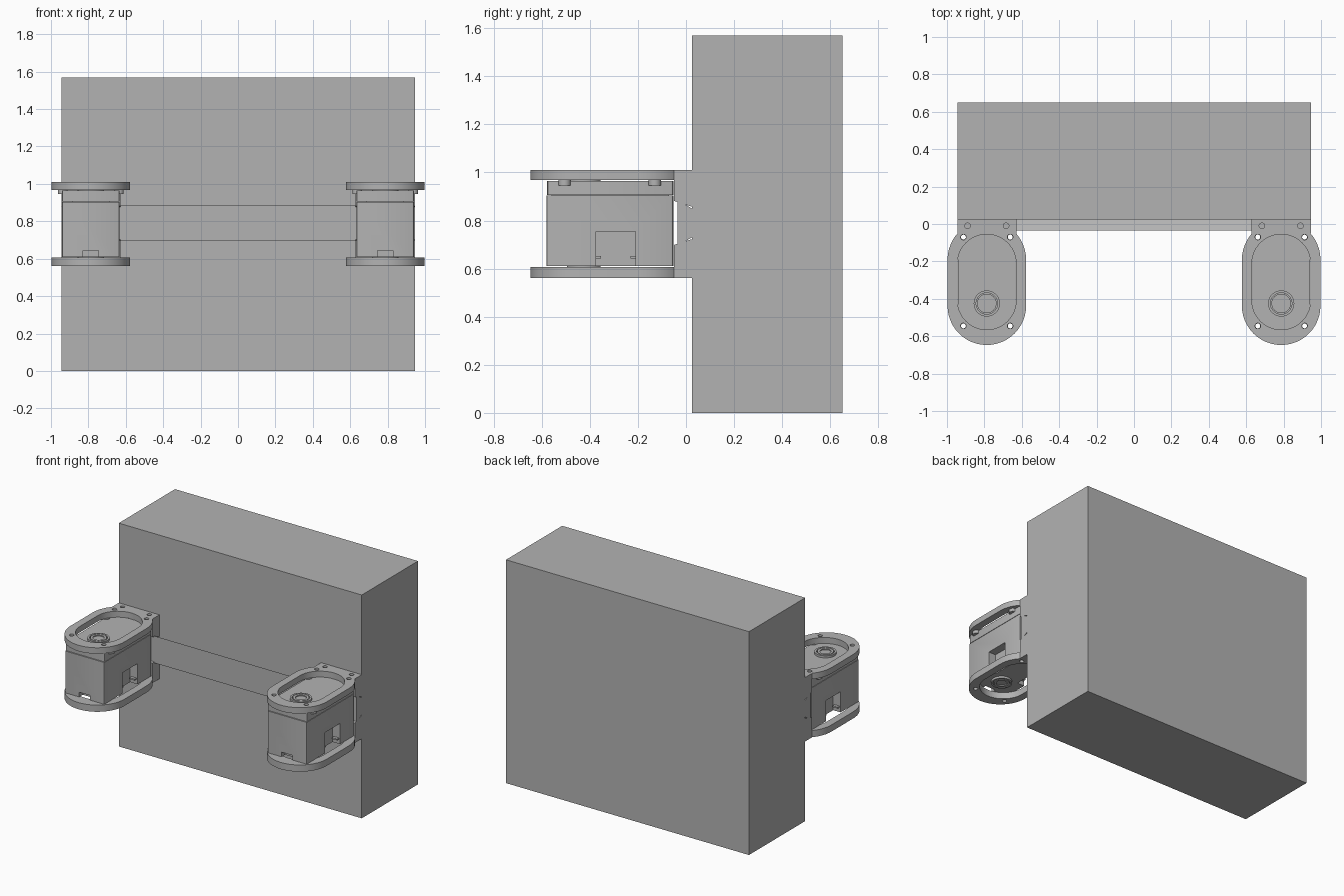
import bpy, bmesh, math
from mathutils import Matrix

if "Cube" in bpy.data.objects:
    bpy.data.objects.remove(bpy.data.objects["Cube"], do_unlink=True)

grey = bpy.data.materials.new("plain_grey")
grey.use_nodes = True
grey.diffuse_color = (0.45, 0.45, 0.45, 1)
grey.node_tree.nodes["Principled BSDF"].inputs["Base Color"].default_value = (0.45, 0.45, 0.45, 1)


def finish(bm, name):
    bmesh.ops.recalc_face_normals(bm, faces=bm.faces)
    mesh = bpy.data.meshes.new(name)
    bm.to_mesh(mesh)
    bm.free()
    mesh.materials.append(grey)
    ob = bpy.data.objects.new(name, mesh)
    bpy.context.collection.objects.link(ob)
    return ob


def box(name, x, y, z, chamfer=0):
    bm = bmesh.new()
    size = Matrix.Diagonal((x[1] - x[0], y[1] - y[0], z[1] - z[0], 1))
    mid = Matrix.Translation([sum(r) / 2 for r in (x, y, z)])
    bmesh.ops.create_cube(bm, size=1, matrix=mid @ size)
    if chamfer:
        upright = [e for e in bm.edges if abs(e.verts[0].co.z - e.verts[1].co.z) > 0.01]
        bmesh.ops.bevel(bm, geom=upright, offset=chamfer, segments=2, profile=0.5, affect="EDGES")
    return finish(bm, name)


def prism(name, points, a, b, axis="z"):
    """Extrude a closed outline from a to b along z or x."""
    bm = bmesh.new()
    place = (lambda p, t: (p[0], p[1], t)) if axis == "z" else (lambda p, t: (t, p[0], p[1]))
    face = bm.faces.new([bm.verts.new(place(p, a)) for p in points])
    new = bmesh.ops.extrude_face_region(bm, geom=[face])["geom"]
    step = (0, 0, b - a) if axis == "z" else (b - a, 0, 0)
    bmesh.ops.translate(bm, verts=[v for v in new if isinstance(v, bmesh.types.BMVert)], vec=step)
    return finish(bm, name)


def stadium(cx, r, y0, y1, n=24):
    """Outline with rounded ends centred on y0 and y1."""
    pts = [(cx + r * math.cos(math.pi * i / n), y1 + r * math.sin(math.pi * i / n)) for i in range(n + 1)]
    return pts + [(cx - r * math.cos(math.pi * i / n), y0 - r * math.sin(math.pi * i / n)) for i in range(n + 1)]


def cylinder(name, x, y, r, z0, z1, n=32):
    ring = [(x + r * math.cos(math.tau * i / n), y + r * math.sin(math.tau * i / n)) for i in range(n)]
    return prism(name, ring, z0, z1)


def combine(ob, others, operation="DIFFERENCE"):
    """Apply booleans and delete the helper shapes."""
    for other in others:
        other.hide_render = True
        mod = ob.modifiers.new("cut", "BOOLEAN")
        mod.operation, mod.object, mod.solver = operation, other, "EXACT"
    bpy.context.view_layer.update()
    graph = bpy.context.evaluated_depsgraph_get()
    mesh = bpy.data.meshes.new_from_object(ob.evaluated_get(graph))
    ob.modifiers.clear()
    ob.data = mesh
    mesh.materials.clear()
    mesh.materials.append(grey)
    for p in mesh.polygons:
        p.material_index = 0
    for other in others:
        bpy.data.objects.remove(other, do_unlink=True)


def dovetail(name, x0, x1, front, back, gap):
    mid = 0.79
    outline = [(front, mid - 0.095 - gap), (front, mid + 0.095 + gap),
               (back, mid + 0.06 + gap), (back, mid - 0.06 - gap)]
    return prism(name, outline, x0, x1, "x")


# Main block and the dovetail rail on its front
box("main_block", (-0.945, 0.945), (0.025, 0.65), (0, 1.57))
dovetail("dovetail_rail", -0.945, 0.945, -0.035, 0.025, 0)

for side, cx in (("left", 0.787), ("right", -0.787)):
    corners = [(cx + sx * 0.125, y) for sx in (-1, 1) for y in (-0.07, -0.545)]

    # Bracket: mounting wall with two rounded plates
    bracket = box(side + "_bracket", (cx - 0.158, cx + 0.158), (-0.05, 0.025), (0.56, 1.01))
    plates = [prism("plate", stadium(cx, 0.21, -0.437, -0.19), a, b)
              for a, b in ((0.56, 0.607), (0.968, 1.01))]
    combine(bracket, plates, "UNION")
    cuts = [prism("opening", stadium(cx, 0.157, -0.408, -0.212), a, b)
            for a, b in ((0.5, 0.65), (0.93, 1.1))]
    # keep the rear wall clear of the openings
    cuts.append(dovetail("slot", cx - 0.3, cx + 0.3, -0.08, 0.03, 0.006))
    cuts[-1].data.transform(Matrix.Translation((0, 0, 0)))
    cuts += [cylinder("hole", x, y, 0.015, a, b) for x, y in corners
             for a, b in ((0.5, 0.65), (0.93, 1.1))]
    cuts += [cylinder("blind_hole", cx + s * 0.103, -0.01, 0.015, a, b)
             for s in (-1, 1) for a, b in ((0.5, 0.62), (0.95, 1.1))]
    combine(bracket, cuts)

    # Motor case with side pockets, a front notch and bolt passages
    case = box(side + "_motor_case", (cx - 0.153, cx + 0.153), (-0.58, -0.053), (0.61, 0.904), 0.01)
    lid = box(side + "_motor_lid", (cx - 0.153, cx + 0.153), (-0.577, -0.053), (0.907, 0.965), 0.01)
    box(side + "_lid_seam", (cx - 0.1, cx + 0.1), (-0.56, -0.07), (0.9, 0.91))
    pockets = [box("pocket", (cx + s * 0.155 - 0.06, cx + s * 0.155 + 0.06), (-0.375, -0.21), (0.55, 0.755))
               for s in (-1, 1)]
    pockets.append(box("notch", (cx - 0.042, cx + 0.042), (-0.65, -0.54), (0.55, 0.643)))
    combine(case, pockets + [cylinder("bolt", x, y, 0.013, 0.5, 1.1) for x, y in corners])
    combine(lid, [cylinder("bolt", x, y, 0.013, 0.5, 1.1) for x, y in corners])

    for s, face in ((-1, "inner"), (1, "outer")):
        x = cx + s * 0.15
        for i, y in enumerate((-0.505, -0.13)):
            cylinder(f"{side}_{face}_boss_{i}", x, y, 0.026, 0.945, 0.969, 20)
        for i, y in enumerate((-0.365, -0.22)):
            box(f"{side}_{face}_clip_{i}", (x - 0.045, x - 0.005) if s > 0 else (x + 0.005, x + 0.045),
                (y - 0.011, y + 0.011), (0.642, 0.652))

    # Output hubs: a collar with a recessed disc, above and below
    for where, z0, z1, d0, d1 in (("upper", 0.96, 0.98, 0.955, 0.973), ("lower", 0.595, 0.615, 0.602, 0.62)):
        collar = cylinder(f"{side}_{where}_collar", cx, -0.425, 0.07, z0, z1, 48)
        combine(collar, [cylinder("bore", cx, -0.425, 0.057, 0.5, 1.1, 48)])
        hub = cylinder(f"{side}_{where}_hub", cx, -0.425, 0.052, z0, z1, 48)
        combine(hub, [cylinder("bore", cx, -0.425, 0.036, 0.5, 1.1, 48)])
        cylinder(f"{side}_{where}_hub_disc", cx, -0.425, 0.036, d0, d1, 48)

# Smooth the round walls, keep the edges crisp
for ob in bpy.context.collection.objects:
    if ob.type == "MESH":
        ob.select_set(True)
        bpy.context.view_layer.objects.active = ob
bpy.ops.object.shade_smooth_by_angle(angle=math.radians(30))
